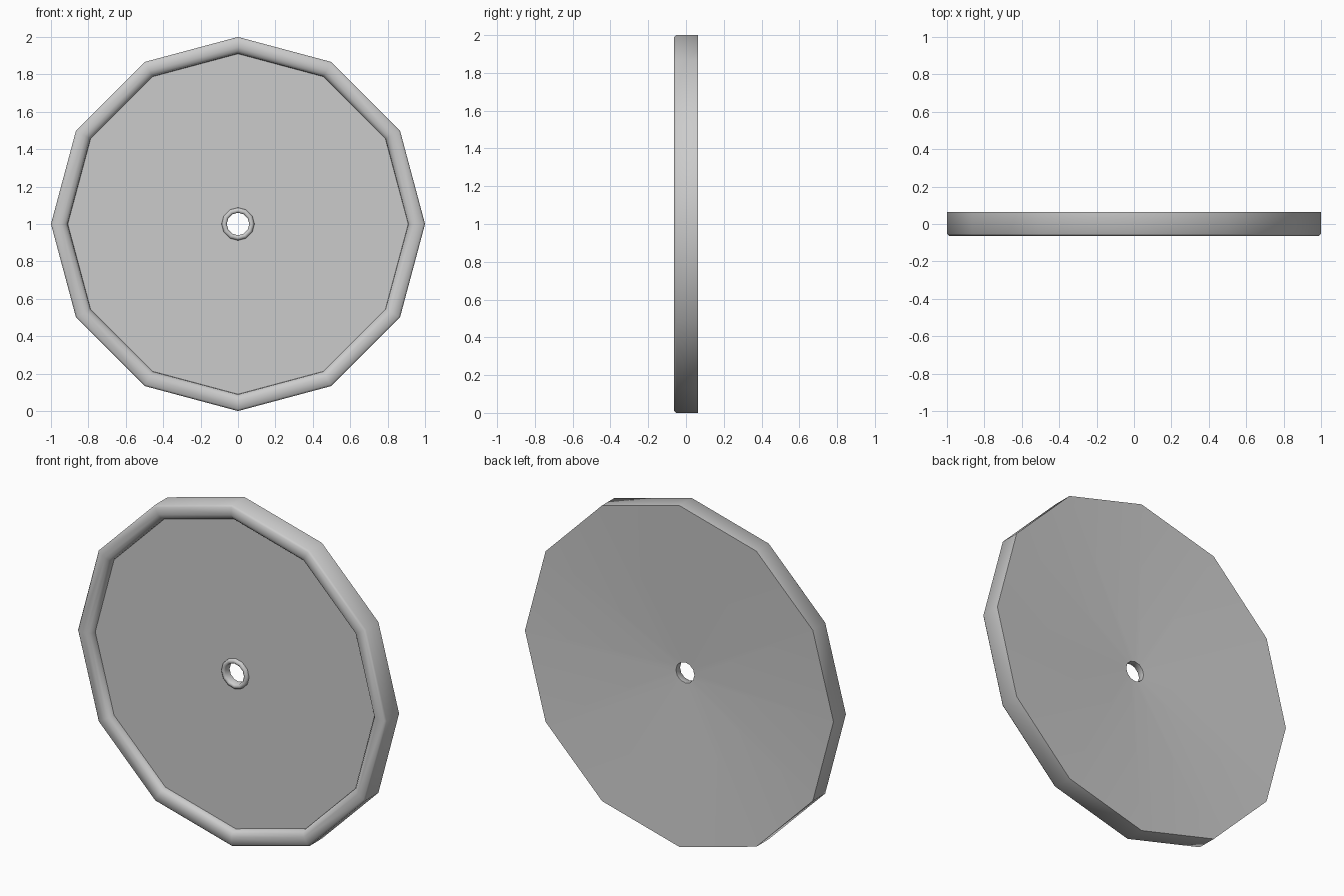
import bpy, bmesh, math
from mathutils import Vector

cube = bpy.data.objects.get("Cube")
if cube:
    bpy.data.objects.remove(cube, do_unlink=True)

SIDES = 12

# Single grey material
grey = bpy.data.materials.new("plain_grey")
grey.use_nodes = True
colour = (0.6, 0.6, 0.6, 1)
grey.diffuse_color = colour
grey.node_tree.nodes["Principled BSDF"].inputs["Base Color"].default_value = colour


def lathe(name, profile):
    """Spin a closed (radius, depth) profile around the y axis."""
    bm = bmesh.new()
    verts = [bm.verts.new((r, y, 0)) for r, y in profile]
    edges = [bm.edges.new((verts[i - 1], verts[i])) for i in range(len(verts))]
    bmesh.ops.spin(bm, geom=verts + edges, cent=Vector(), axis=Vector((0, 1, 0)),
                   angle=math.tau, steps=SIDES, use_duplicate=False)
    bmesh.ops.remove_doubles(bm, verts=bm.verts, dist=0.0005)
    bmesh.ops.recalc_face_normals(bm, faces=bm.faces)
    mesh = bpy.data.meshes.new(name)
    bm.to_mesh(mesh)
    bm.free()
    mesh.materials.append(grey)
    obj = bpy.data.objects.new(name, mesh)
    bpy.context.collection.objects.link(obj)
    obj.location.z = 1
    bpy.ops.object.select_all(action='DESELECT')
    obj.select_set(True)
    bpy.context.view_layer.objects.active = obj
    bpy.ops.object.shade_smooth_by_angle(angle=math.radians(50))
    return obj


# Disc: dished back, rounded raised rim, flat front floor, small collar and bore
back = [(0.06, 0.008), (1.0, 0.063)]
rim = [(1.0, -0.052), (0.99, -0.063), (0.945, -0.063), (0.925, -0.055), (0.912, -0.04), (0.91, -0.022)]
collar = [(0.088, -0.022), (0.086, -0.032), (0.078, -0.038), (0.068, -0.038), (0.06, -0.03)]
lathe("wheel_disc", back + rim + collar)
